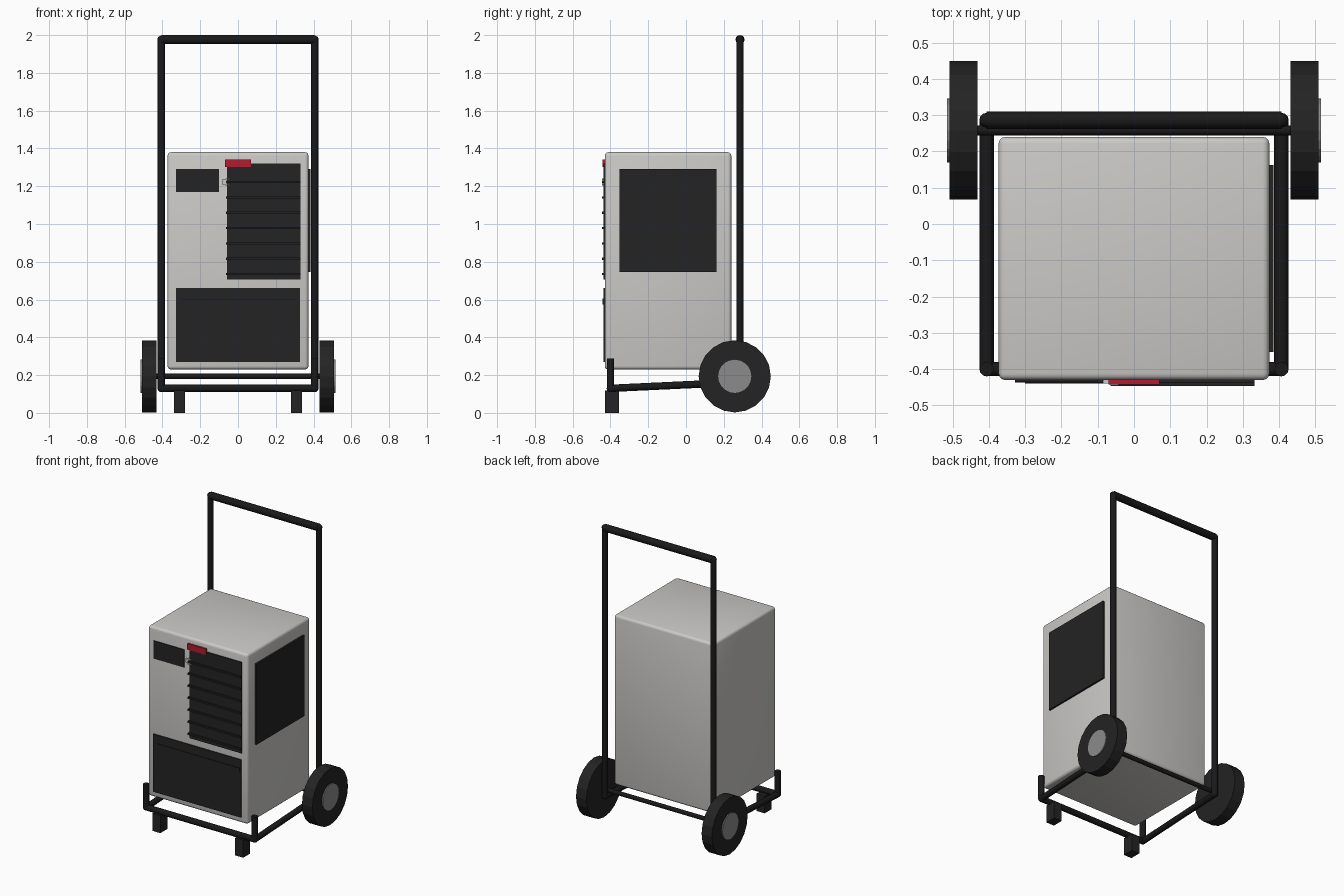
import bpy, bmesh, math
from mathutils import Vector

if "Cube" in bpy.data.objects:
    bpy.data.objects.remove(bpy.data.objects["Cube"])


def material(name, rgb):
    m = bpy.data.materials.new(name)
    m.diffuse_color = (*rgb, 1)
    m.use_nodes = True
    m.node_tree.nodes["Principled BSDF"].inputs["Base Color"].default_value = m.diffuse_color
    return m


GREY = material("light grey casing", (0.60, 0.59, 0.57))
BLACK = material("black panel", (0.017, 0.017, 0.017))
FRAME = material("black frame", (0.010, 0.010, 0.011))
HUB = material("mid grey hub", (0.26, 0.26, 0.26))
RED = material("red badge", (0.45, 0.012, 0.03))


def finish(bm, name, mat, smooth=False):
    bmesh.ops.recalc_face_normals(bm, faces=bm.faces)
    me = bpy.data.meshes.new(name)
    bm.to_mesh(me)
    bm.free()
    me.materials.append(mat)
    ob = bpy.data.objects.new(name, me)
    bpy.context.collection.objects.link(ob)
    if smooth:
        bpy.ops.object.select_all(action='DESELECT')
        ob.select_set(True)
        bpy.context.view_layer.objects.active = ob
        bpy.ops.object.shade_smooth_by_angle(angle=math.radians(40))
    return ob


def box(name, x, y, z, mat, bevel=0):
    """Box from (min, max) ranges, optionally with rounded edges."""
    bm = bmesh.new()
    bmesh.ops.create_cube(bm, size=1)
    for v in bm.verts:
        v.co = [r[0] if c < 0 else r[1] for c, r in zip(v.co, (x, y, z))]
    if bevel:
        bmesh.ops.bevel(bm, geom=bm.edges[:], offset=bevel, segments=3,
                        profile=0.5, affect='EDGES')
    return finish(bm, name, mat, bool(bevel))


def rod(name, a, b, r, mat, sides=12, smooth=True):
    """Closed cylinder between two points."""
    a, b = Vector(a), Vector(b)
    bm = bmesh.new()
    bmesh.ops.create_cone(bm, cap_ends=True, segments=sides, radius1=r,
                          radius2=r, depth=(b - a).length)
    rot = (b - a).to_track_quat('Z', 'Y')
    for v in bm.verts:
        v.co = rot @ v.co + (a + b) / 2
    return finish(bm, name, mat, smooth)


def joint(name, p, r):
    bm = bmesh.new()
    bmesh.ops.create_uvsphere(bm, u_segments=12, v_segments=8, radius=r)
    bmesh.ops.translate(bm, vec=p, verts=bm.verts)
    return finish(bm, name, FRAME, True)


# Casing
box("casing", (-0.373, 0.373), (-0.43, 0.24), (0.23, 1.38), GREY, 0.018)

# Front and side panels
F = -0.425
box("lower_panel", (-0.328, 0.327), (-0.437, F), (0.27, 0.66), BLACK)
box("lower_panel_seam", (-0.30, 0.31), (-0.439, F), (0.598, 0.604), FRAME)
box("lower_panel_latch", (0.312, 0.320), (-0.443, F), (0.575, 0.605), BLACK)
box("display_panel", (-0.328, -0.10), (-0.436, F), (1.17, 1.29), BLACK)
box("grille_panel", (-0.058, 0.332), (-0.437, F), (0.705, 1.32), BLACK)
box("side_panel", (0.365, 0.385), (-0.353, 0.162), (0.745, 1.29), BLACK)

# Grille slats
for i in range(7):
    z = 1.222 - i * 0.0812
    box("grille_slat", (-0.064, 0.332), (-0.446, F), (z - 0.006, z + 0.006), BLACK)

# Badge and small bracket-shaped latch
box("red_badge", (-0.07, 0.07), (-0.442, F), (1.302, 1.342), RED)
box("latch_spine", (-0.066, -0.058), (-0.445, F), (1.205, 1.24), GREY)
for z in (1.207, 1.238):
    box("latch_arm", (-0.066, -0.043), (-0.445, F), (z - 0.003, z + 0.003), GREY)
box("latch_stem", (-0.085, -0.066), (-0.440, F), (1.209, 1.236), GREY)

# Trolley frame
X, YF, YB, ZF, ZB, R = 0.406, -0.40, 0.286, 0.13, 0.162, 0.0195
for s in (-1, 1):
    rod("upright", (s * X, YB, ZB), (s * X, YB, 1.978), R, FRAME)
    rod("side_rail", (s * X, YF, ZF), (s * X, YB, ZB), R, FRAME)
    rod("front_post", (s * X, YF, ZF), (s * X, YF, 0.288), R, FRAME)
    joint("front_joint", (s * X, YF, ZF), R * 1.03)
    joint("rear_joint", (s * X, YB, ZB), R * 1.03)
    joint("handle_joint", (s * X, YB, 1.977), R * 1.05)
    # Front foot under the cross bar
    xs = sorted((s * 0.28, s * 0.34))
    box("foot", xs, (-0.43, -0.355), (0, 0.118), BLACK)
rod("front_bar", (-X, YF, ZF), (X, YF, ZF), R, FRAME)
rod("handle_bar", (-X, YB, 1.976), (X, YB, 1.976), 0.024, FRAME)

# Axle and wheels
YW, ZW = 0.258, 0.1935
rod("axle", (-0.47, YW, ZW), (0.47, YW, ZW), 0.014, FRAME)
for s in (-1, 1):
    rod("wheel", (s * 0.431, YW, ZW), (s * 0.508, YW, ZW), 0.191, BLACK, 20, False)
    rod("wheel_hub", (s * 0.48, YW, ZW), (s * 0.515, YW, ZW), 0.088, HUB, 20, False)
